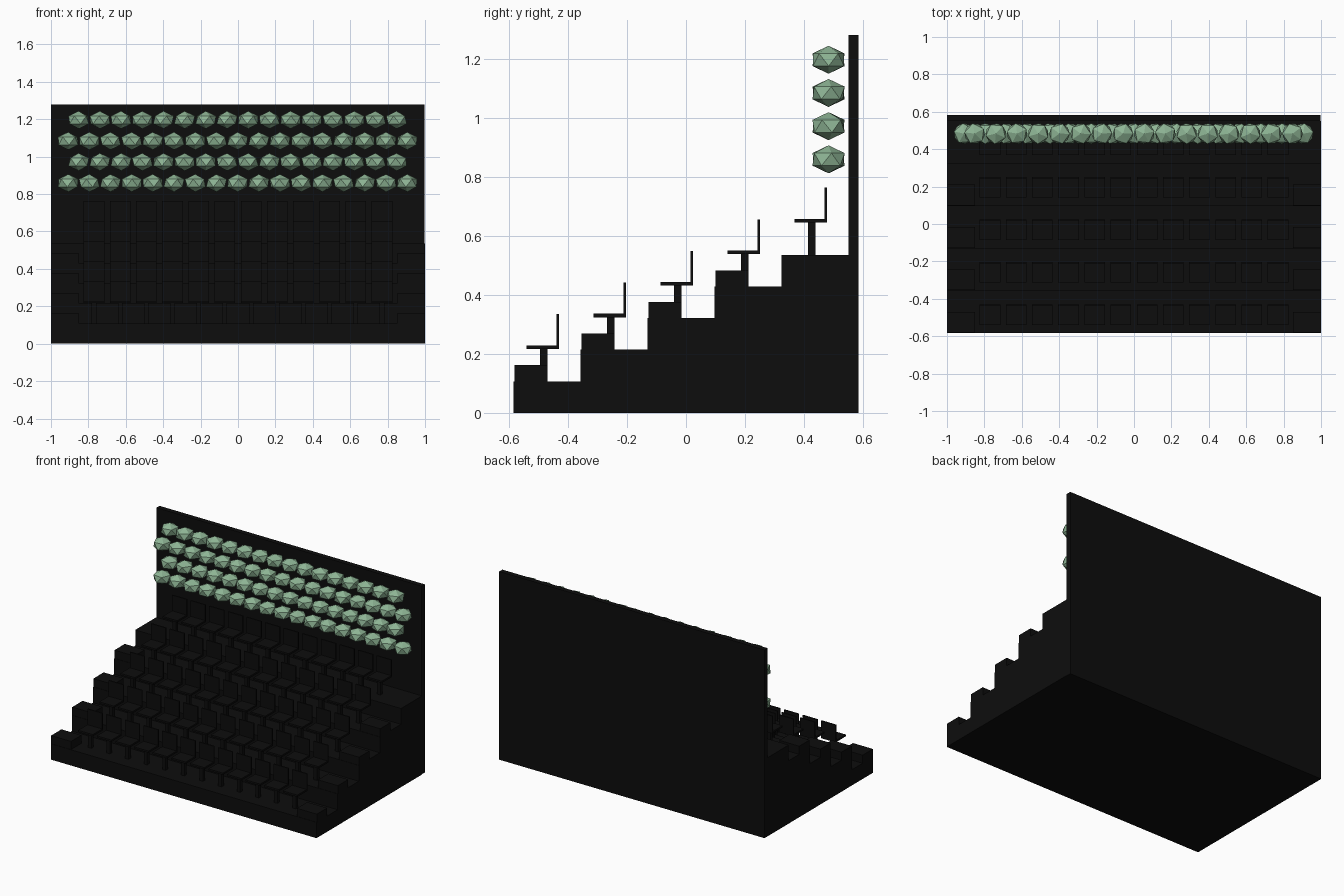
import bpy, bmesh, math, random
from mathutils import Matrix

if "Cube" in bpy.data.objects:
    bpy.data.objects.remove(bpy.data.objects["Cube"])

random.seed(4)


def material(name, rgb):
    m = bpy.data.materials.new(name)
    m.diffuse_color = (*rgb, 1)
    m.use_nodes = True
    m.node_tree.nodes["Principled BSDF"].inputs["Base Color"].default_value = m.diffuse_color
    return m


BLACK = material("matte black", (0.004, 0.004, 0.004))
GREEN = material("sage green", (0.27, 0.46, 0.30))


def finish(bm, name, mat):
    bmesh.ops.recalc_face_normals(bm, faces=bm.faces)
    me = bpy.data.meshes.new(name)
    bm.to_mesh(me)
    bm.free()
    me.materials.append(mat)
    ob = bpy.data.objects.new(name, me)
    bpy.context.collection.objects.link(ob)
    return ob


def add_box(bm, x0, x1, y0, y1, z0, z1):
    mat = (Matrix.Translation(((x0 + x1) / 2, (y0 + y1) / 2, (z0 + z1) / 2))
           @ Matrix.Diagonal((x1 - x0, y1 - y0, z1 - z0, 1)))
    bmesh.ops.create_cube(bm, size=1, matrix=mat)


ROWS, RISE, RUN, FRONT = 5, 0.107, 0.227, -0.584
WALL_Y, BACK_Y = 0.55, 0.584

# Stepped stand: one stair profile extruded across the width
profile = [(FRONT, 0)]
for i in range(ROWS):
    y, z = FRONT + RUN * i, RISE * (i + 1)
    profile += [(y, z), (y + RUN if i < ROWS - 1 else WALL_Y, z)]
profile.append((WALL_Y, 0))
bm = bmesh.new()
face = bm.faces.new([bm.verts.new((-1, y, z)) for y, z in profile])
ext = bmesh.ops.extrude_face_region(bm, geom=[face])
bmesh.ops.translate(bm, vec=(2, 0, 0),
                    verts=[v for v in ext["geom"] if isinstance(v, bmesh.types.BMVert)])
finish(bm, "stepped_stand", BLACK)

# Back wall
bm = bmesh.new()
add_box(bm, -1, 0.997, WALL_Y, BACK_Y, 0, 1.28)
finish(bm, "back_wall", BLACK)

# Half steps in the two side aisles
bm = bmesh.new()
for i in range(ROWS - 1):
    y, z = FRONT + RUN * i, RISE * (i + 1)
    for x0, x1 in ((-1, -0.85), (0.85, 1)):
        add_box(bm, x0, x1, y + 0.003, y + 0.114, z, z + 0.055)
finish(bm, "aisle_half_steps", BLACK)

# Seats: post, cushion and thin backrest
for i in range(ROWS):
    y, z = FRONT + RUN * i, RISE * (i + 1)
    bm = bmesh.new()
    for k in range(12):
        x = (k - 5.5) * 0.14
        add_box(bm, x - 0.0125, x + 0.0125, y + 0.089, y + 0.114, z, z + 0.11)
        add_box(bm, x - 0.055, x + 0.055, y + 0.044, y + 0.154, z + 0.11, z + 0.122)
        add_box(bm, x - 0.055, x + 0.055, y + 0.145, y + 0.154, z + 0.122, z + 0.228)
    finish(bm, f"seat_row_{i + 1}", BLACK)

# Staggered rows of faceted balls in front of the wall, each turned at random
for r in range(4):
    count = 17 if r % 2 == 0 else 16
    bm = bmesh.new()
    for k in range(count):
        x = (k - (count - 1) / 2) * 0.1133 - 0.002
        mat = (Matrix.Translation((x, 0.483, 0.859 + 0.1125 * r))
               @ Matrix.Rotation(random.uniform(0, math.tau), 4, 'Z')
               @ Matrix.Diagonal((1, 1, 0.77, 1)))
        bmesh.ops.create_icosphere(bm, subdivisions=1, radius=0.0615, matrix=mat)
    finish(bm, f"ball_row_{r + 1}", GREEN)
